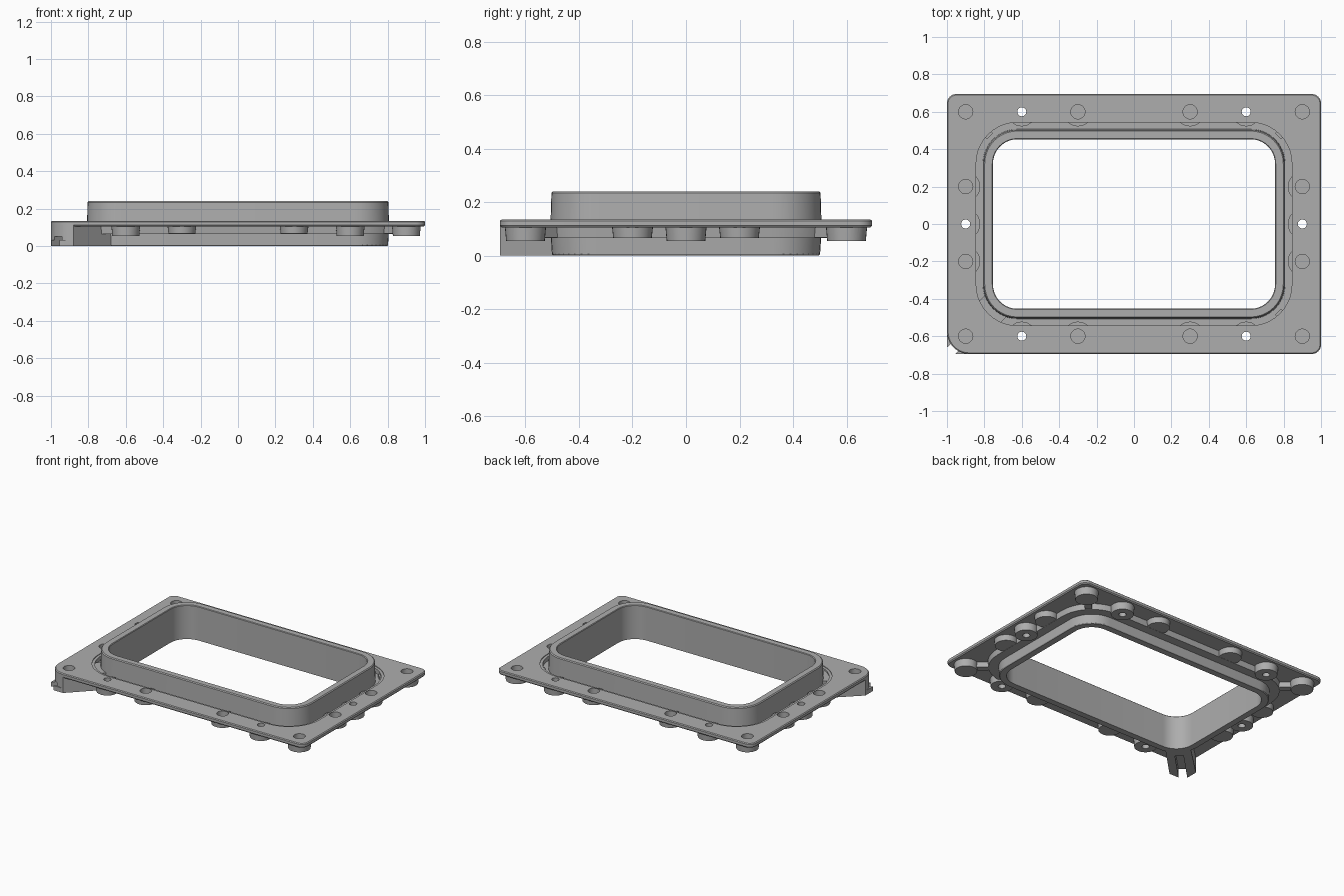
import bpy, bmesh, math
from mathutils import Vector

cube = bpy.data.objects.get("Cube")
if cube:
    bpy.data.objects.remove(cube, do_unlink=True)

grey = bpy.data.materials.new("mid grey")
grey.use_nodes = True
COLOUR = (0.42, 0.42, 0.42, 1)
grey.diffuse_color = COLOUR
grey.node_tree.nodes["Principled BSDF"].inputs["Base Color"].default_value = COLOUR

OPEN_X, OPEN_Y, OPEN_R = 0.754, 0.453, 0.13    # window opening
EDGE_X, EDGE_Y, EDGE_R = 1.0, 0.695, 0.05      # flange outline
SPOUT_R = 0.12                                 # flange corner over the spout
STEPS = 10


def make_object(name, bm):
    bmesh.ops.recalc_face_normals(bm, faces=bm.faces)
    mesh = bpy.data.meshes.new(name)
    bm.to_mesh(mesh)
    bm.free()
    mesh.materials.append(grey)
    obj = bpy.data.objects.new(name, mesh)
    bpy.context.collection.objects.link(obj)
    return obj


def arc(cx, cy, r, start):
    """Quarter circle, counter-clockwise from the start angle in degrees."""
    angles = [math.radians(start + 90 * i / STEPS) for i in range(STEPS + 1)]
    return [(cx + r * math.cos(a), cy + r * math.sin(a)) for a in angles]


def rounded_rect(hx, hy, r, front_right_r=None):
    s = front_right_r or r
    return (arc(hx - r, hy - r, r, 0) + arc(r - hx, hy - r, r, 90)
            + arc(s - hx, s - hy, s, 180) + arc(hx - r, r - hy, r, 270))


def prism(name, outline, z0, z1):
    bm = bmesh.new()
    face = bm.faces.new([bm.verts.new((x, y, z0)) for x, y in outline])
    out = bmesh.ops.extrude_face_region(bm, geom=[face])["geom"]
    top = [v for v in out if isinstance(v, bmesh.types.BMVert)]
    bmesh.ops.translate(bm, verts=top, vec=(0, 0, z1 - z0))
    return make_object(name, bm)


def cylinder(name, x, y, r_low, r_high, z0, z1):
    bm = bmesh.new()
    bmesh.ops.create_cone(bm, cap_ends=True, segments=32, radius1=r_low,
                          radius2=r_high, depth=z1 - z0)
    bmesh.ops.translate(bm, verts=bm.verts, vec=(x, y, (z0 + z1) / 2))
    return make_object(name, bm)


def strip(name, start, end, width, z0, z1):
    a, b = Vector(start), Vector(end)
    d = (b - a).normalized()
    n = Vector((-d.y, d.x)) * width / 2
    return prism(name, [a + n, a - n, b - n, b + n], z0, z1)


def boolean(target, tool, operation):
    tool.hide_render = True
    mod = target.modifiers.new(tool.name, 'BOOLEAN')
    mod.operation, mod.solver, mod.object = operation, 'EXACT', tool
    bpy.context.view_layer.objects.active = target
    bpy.ops.object.modifier_apply(modifier=mod.name)
    bpy.data.objects.remove(tool, do_unlink=True)


# Frame: one cross-section (offset from the opening, height) swept around
def inner(d, z):
    return [(x, y, z) for x, y in
            rounded_rect(OPEN_X + d, OPEN_Y + d, OPEN_R + d)]


def outer(inset, z):
    return [(x, y, z) for x, y in
            rounded_rect(EDGE_X - inset, EDGE_Y - inset, EDGE_R - inset, SPOUT_R - inset)]


rings = [inner(0, 0), inner(0, 0.236), inner(0.004, 0.24),
         inner(0.044, 0.24), inner(0.05, 0.234), inner(0.054, 0.10),    # upper wall
         inner(0.09, 0.10), inner(0.09, 0.13),                          # seal groove
         inner(0.108, 0.13), inner(0.108, 0.135),
         outer(0.006, 0.135), outer(0, 0.13), outer(0, 0.112), outer(0.006, 0.105),
         inner(0.12, 0.105), inner(0.115, 0.065),                       # groove backing
         inner(0.052, 0.065), inner(0.048, 0.005), inner(0.044, 0)]     # lower wall
bm = bmesh.new()
loops = [[bm.verts.new(p) for p in ring] for ring in rings]
count = len(loops[0])
for a, b in zip(loops, loops[1:] + loops[:1]):
    for i in range(count):
        j = (i + 1) % count
        bm.faces.new((a[i], a[j], b[j], b[i]))
frame = make_object("window_frame", bm)

# Bosses under the flange, and the holes that go into them
blind = [(sx * x, sy * y) for x, y in ((0.9, 0.6), (0.3, 0.6), (0.9, 0.2))
         for sx in (-1, 1) for sy in (-1, 1)]
through = [(sx * 0.6, sy * 0.6) for sx in (-1, 1) for sy in (-1, 1)]
through += [(-0.9, 0), (0.9, 0)]
for x, y in blind + through:
    shallow = (x, y) in blind and abs(x) + abs(y) < 1.4
    boolean(frame, cylinder("boss", x, y, 0.072, 0.078, 0.066 if shallow else 0.054, 0.12),
            'UNION')

# Thin ribs tying the corner bosses to the groove backing
for sx in (-1, 1):
    for sy in (-1, 1):
        boolean(frame, strip("corner_rib", (sx * 0.77, sy * 0.47), (sx * 0.9, sy * 0.6),
                             0.045, 0.068, 0.118), 'UNION')

# Drain spout at the front right corner, with a wider foot and a channel
spout_start = [(-0.785, -0.37)]
spout_end = [(-0.67, -0.485)]
body = arc(SPOUT_R - EDGE_X, SPOUT_R - EDGE_Y, SPOUT_R, 180)
foot = arc(EDGE_R - EDGE_X, EDGE_R - EDGE_Y, EDGE_R, 180)
foot_sides = ([(-EDGE_X, SPOUT_R - EDGE_Y)], [(SPOUT_R - EDGE_X, -EDGE_Y)])
boolean(frame, prism("spout_body", spout_start + body + spout_end, 0.02, 0.12), 'UNION')
boolean(frame, prism("spout_foot", spout_start + foot_sides[0] + foot + foot_sides[1]
                     + spout_end, 0, 0.032), 'UNION')
boolean(frame, strip("spout_channel", (-0.78, -0.48), (-1.05, -0.75), 0.055, -0.02, 0.05),
        'DIFFERENCE')

for x, y in blind:
    boolean(frame, cylinder("blind_hole", x, y, 0.038, 0.038, 0.085, 0.2), 'DIFFERENCE')
for x, y in through:
    boolean(frame, cylinder("through_hole", x, y, 0.024, 0.024, -0.05, 0.2), 'DIFFERENCE')

frame.select_set(True)
bpy.context.view_layer.objects.active = frame
bpy.ops.object.shade_smooth_by_angle(angle=math.radians(30))
